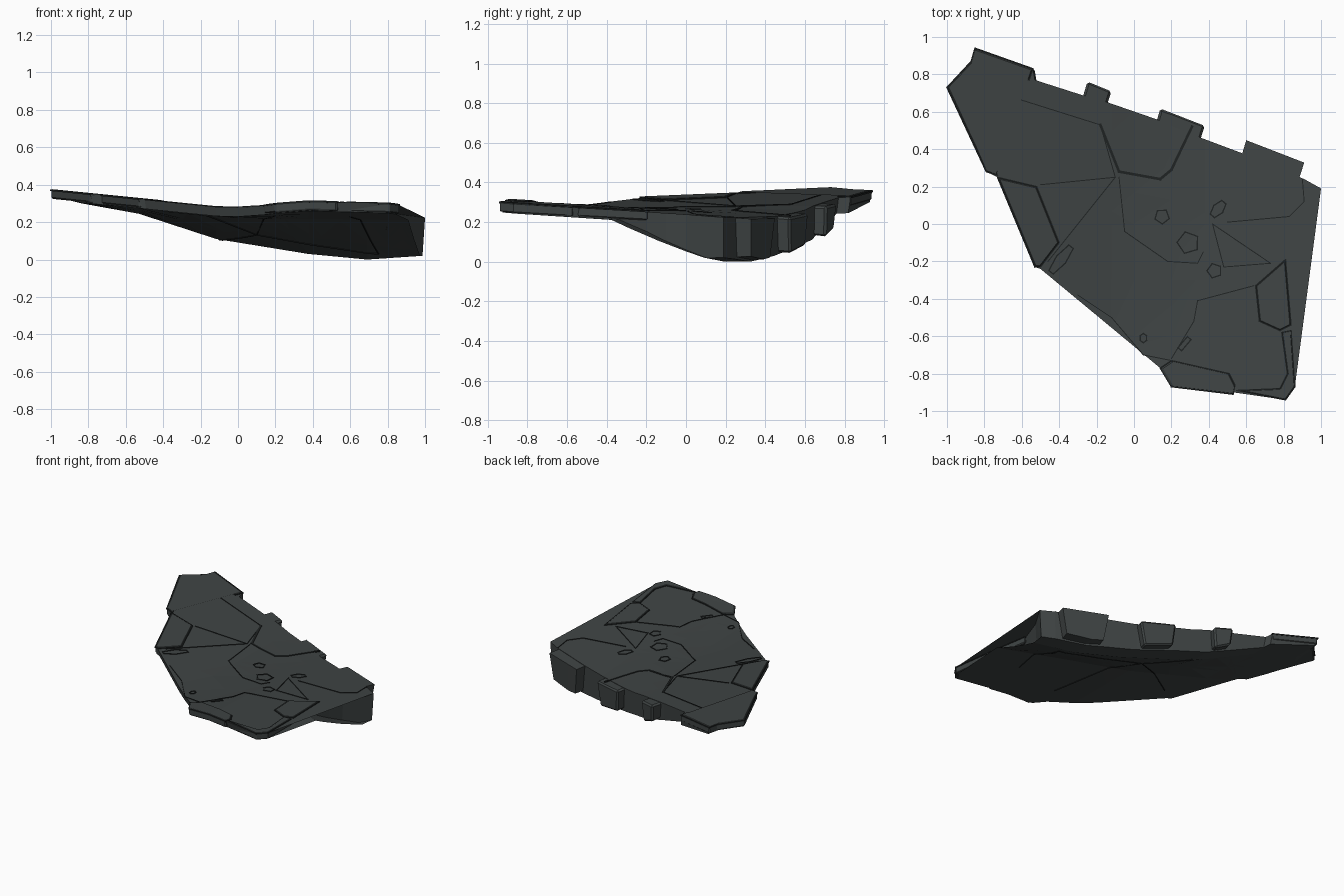
import bpy
import bmesh
import math
from mathutils import Vector

if "Cube" in bpy.data.objects:
    bpy.data.objects.remove(bpy.data.objects["Cube"], do_unlink=True)


def make_material(name, color):
    mat = bpy.data.materials.new(name)
    mat.use_nodes = True
    mat.diffuse_color = color
    bsdf = next(n for n in mat.node_tree.nodes if n.type == 'BSDF_PRINCIPLED')
    bsdf.inputs["Base Color"].default_value = color
    return mat


armour = make_material("dark armour grey", (.05, .058, .058, 1))
groove = make_material("seam black", (.014, .017, .017, 1))


def clamp(value):
    return max(0, min(1, value))


def ramp(value, table):
    """Piecewise linear lookup in a list of (position, height) pairs."""
    if value <= table[0][0]:
        return table[0][1]
    for (a, za), (b, zb) in zip(table, table[1:]):
        if value <= b:
            return za + (zb - za) * (value - a) / (b - a)
    return table[-1][1]


KEEL = [(-1, .345), (-.85, .3), (-.54, .245), (-.12, .11), (.38, .03), (.7, 0), (1, .02)]


def deck(x, y):
    """Height of the upper surface."""
    slope = -.1 if x < 0 else -.035
    return .27 + slope * x - .06 * y * clamp((x + .12) / .5)


def keel(x, y):
    return ramp(x, KEEL)


def belly(x, y):
    """Height of the underside: thin at the front, deep at the back."""
    depth = clamp((y + .36 * x + .05) / .5)
    rim = deck(x, y) - .05
    return rim + (keel(x, y) - rim) * depth


def raised(surface, amount):
    return lambda x, y: surface(x, y) + amount


CUTS = [(Vector((x, 0, 0)), Vector((1, 0, 0))) for x, z in KEEL[1:-1]]
CUTS += [(Vector((x, 0, 0)), Vector((1, 0, 0))) for x in (-.3, 0, .2, .55)]
CUTS += [(Vector((0, i * .3, 0)), Vector((0, 1, 0))) for i in range(-2, 3)]
CUTS += [(Vector((0, t, 0)), Vector((.36, 1, 0))) for t in (-.05, .2, .45)]


def slab(name, outlines, upper, lower, mat=armour, taper=1, bevel=0):
    """Solid plates between two height functions."""
    bm = bmesh.new()
    for outline in outlines:
        bm.faces.new([bm.verts.new((x, y, 0)) for x, y in outline])
    bmesh.ops.triangulate(bm, faces=bm.faces[:])
    for point, normal in CUTS:
        bmesh.ops.bisect_plane(bm, geom=bm.verts[:] + bm.edges[:] + bm.faces[:],
                               plane_co=point, plane_no=normal, dist=.0001)
    bmesh.ops.triangulate(bm, faces=bm.faces[:])
    center = sum((v.co for v in bm.verts), Vector()) / len(bm.verts)
    faces = bm.faces[:]
    border = [e for e in bm.edges if e.is_boundary]
    under = {}
    for v in bm.verts[:]:
        x, y = v.co.xy
        inner = center + (v.co - center) * taper
        v.co.z = upper(x, y)
        under[v] = bm.verts.new((inner.x, inner.y, lower(x, y)))
    for f in faces:
        bm.faces.new([under[v] for v in reversed(f.verts)])
    for e in border:
        a, b = e.verts
        bm.faces.new((a, b, under[b], under[a]))
    bmesh.ops.recalc_face_normals(bm, faces=bm.faces[:])
    mesh = bpy.data.meshes.new(name)
    bm.to_mesh(mesh)
    bm.free()
    mesh.materials.append(mat)
    obj = bpy.data.objects.new(name, mesh)
    bpy.context.collection.objects.link(obj)
    if bevel:
        mod = obj.modifiers.new("edge bevel", 'BEVEL')
        mod.width = bevel
        mod.segments = 1
        mod.limit_method = 'ANGLE'
        mod.angle_limit = math.radians(40)
    return obj


def seam(name, paths, width=.008, surface=deck, lift=.004):
    """Thin dark strips along paths lying on a surface."""
    strips = []
    for path in paths:
        for a, b in zip(path, path[1:]):
            a, b = Vector(a), Vector(b)
            along = (b - a).normalized() * width / 2
            side = Vector((-along.y, along.x))
            strips.append([a - along - side, b + along - side, b + along + side, a - along + side])
    slab(name, strips, raised(surface, lift), raised(surface, -.004), groove)


def ring(x, y, length, width, sides, turn=0):
    """Closed loop of points around a centre."""
    turn = math.radians(turn)
    loop = []
    for i in range(sides + 1):
        a = math.tau * (i + .5) / sides
        u, v = length * math.cos(a), width * math.sin(a)
        loop.append((x + u * math.cos(turn) - v * math.sin(turn),
                     y + u * math.sin(turn) + v * math.cos(turn)))
    return loop


# Main wing hull
hull = [(-1, .73), (-.79, .28), (-.73, .25), (-.53, -.23), (-.5, -.24), (.14, -.77),
        (.2, -.86), (.53, -.9), (.81, -.94), (.86, -.87), (.84, -.56), (.8, -.2),
        (.88, 0), (1, .19), (.91, .24), (.6, .37), (.36, .46), (.12, .56), (-.14, .65),
        (-.28, .69), (-.53, .77), (-.54, .83), (-.85, .94), (-.87, .87)]
slab("wing_hull", [hull], deck, belly, taper=.985)

# Armour plates around the rim
plates = {
    "front_plate": [(.14, -.77), (.2, -.87), (.53, -.91), (.54, -.86), (.51, -.8), (.2, -.73)],
    "nose_rim": [(.55, -.89), (.81, -.94), (.86, -.87), (.84, -.57), (.79, -.58), (.82, -.8), (.78, -.88)],
    "side_plate": [(.65, -.33), (.67, -.52), (.78, -.57), (.84, -.54), (.81, -.19)],
    "wing_plate": [(-.73, .25), (-.53, -.23), (-.5, -.23), (-.4, -.1), (-.52, .2)],
    "tip_rim": [(-1, .73), (-.79, .28), (-.73, .26), (-.9, .69), (-.82, .83), (-.56, .77),
                (-.54, .83), (-.85, .94), (-.87, .87)],
}
for name, outline in plates.items():
    slab(name, [outline], raised(deck, .007), raised(deck, -.045), bevel=.008)
    seam(name + "_gap", [outline + outline[:1]], width=.007, lift=.005)

# Heavy blocks along the back edge
for i, (x0, x1) in enumerate([(-.25, -.12), (.14, .38), (.6, .91)]):
    outline = [(x0 - .03, .57 - .37 * x0), (x1 - .03, .57 - .37 * x1),
               (x1, .665 - .37 * x1), (x0, .67 - .37 * x0)]
    slab("rear_block_%d" % (i + 1), [outline], raised(deck, -.003),
         raised(keel, .012), taper=.8, bevel=.012)

# Panel lines on the upper surface
bay = [(-.18, .53), (-.08, .28), (.14, .24), (.2, .29), (.31, .52)]
seam("rear_bay_groove", [bay], width=.014)
seam("panel_lines", [
    [(-.72, .7), (-.18, .53), (-.1, .25), (-.5, .21)],
    [(-.1, .25), (-.46, -.2)],
    [(-.08, .25), (-.05, -.04), (.18, -.2), (.34, -.21), (.37, -.15)],
    [(.42, 0), (.73, -.21), (.48, -.23), (.42, 0)],
    [(.64, -.33), (.34, -.41), (.32, -.52), (.2, -.72)],
    [(.5, .01), (.83, .04), (.91, .12), (.9, .24)],
    [(-.3, -.38), (-.12, -.5), (.05, -.7), (.2, -.73)],
], width=.005)

# Hatches and slots
seam("hatch_outlines", [
    ring(.15, .04, .04, .04, 5, 20), ring(.29, -.1, .06, .06, 5, 70),
    ring(.43, -.25, .04, .04, 5), ring(.45, .08, .055, .03, 6, 50),
    ring(-.39, -.19, .1, .03, 6, 52), ring(.27, -.64, .055, .018, 4, 50),
    ring(.05, -.61, .02, .025, 6),
], width=.007)
slab("vent_slot", [ring(-.77, .54, .05, .018, 8, -5)[:-1]], raised(deck, .004),
     raised(deck, -.004), groove)

# Panel lines on the underside
seam("belly_lines", [[(-.4, -.15), (.1, .2), (.75, .1)], [(.1, .2), (.2, -.6)],
                     [(.75, .1), (.6, -.5)], [(.1, .2), (-.1, .5)]],
     width=.006, surface=belly)
